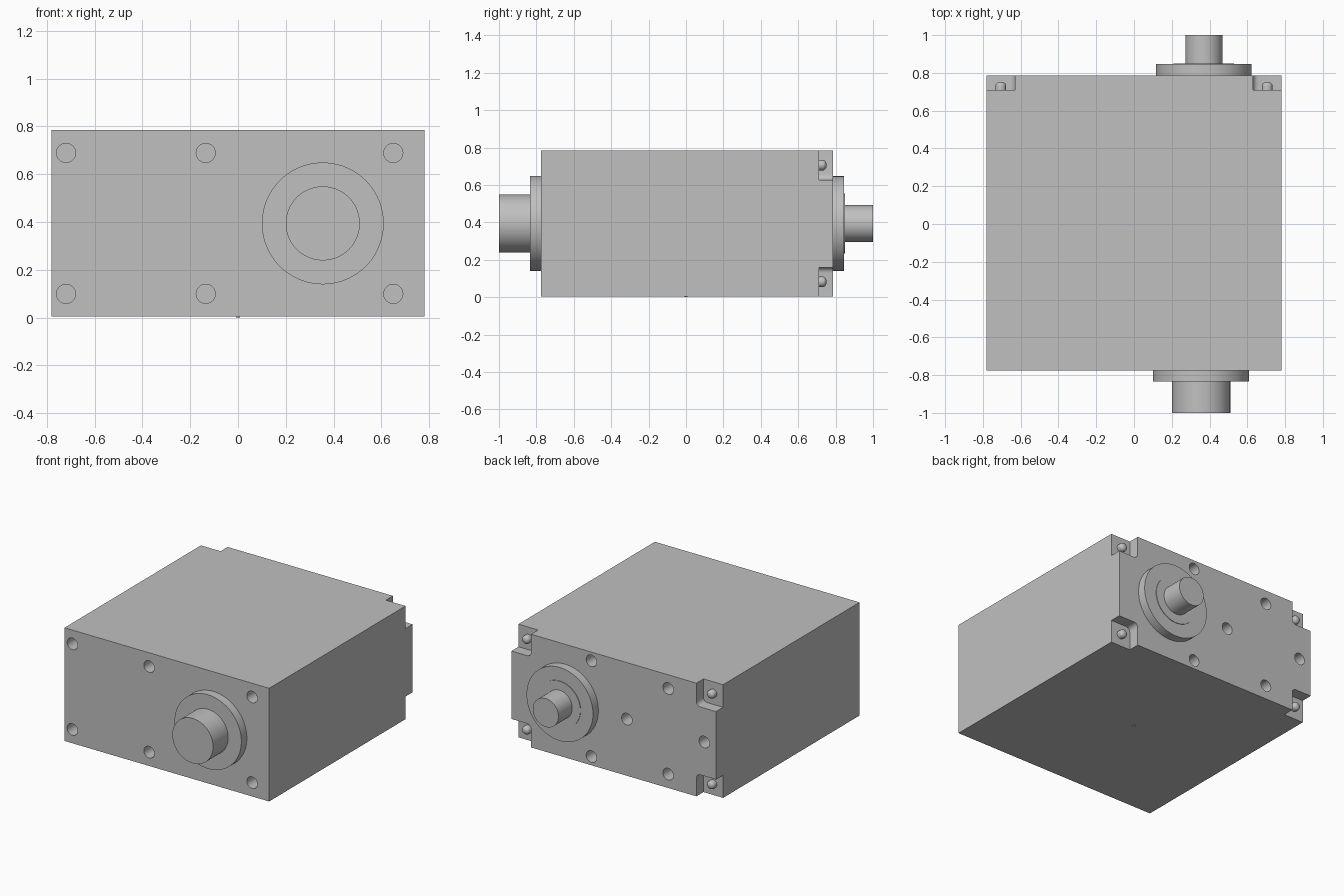
import bpy, bmesh, math
from mathutils import Matrix, Vector

if "Cube" in bpy.data.objects:
    bpy.data.objects.remove(bpy.data.objects["Cube"], do_unlink=True)

grey = bpy.data.materials.new("plain grey")
grey.use_nodes = True
colour = (0.53, 0.53, 0.53, 1)
grey.diffuse_color = colour
grey.node_tree.nodes["Principled BSDF"].inputs["Base Color"].default_value = colour

BOTTOM, TOP, MID = 0.004, 0.784, 0.394
HALF, FRONT, BACK = 0.78, -0.775, 0.787
FLOOR = 0.71  # depth plane of the corner pockets


def finish(name, bm):
    """Turn a bmesh into a smooth-by-angle object."""
    bmesh.ops.recalc_face_normals(bm, faces=bm.faces)
    mesh = bpy.data.meshes.new(name)
    bm.to_mesh(mesh)
    bm.free()
    obj = bpy.data.objects.new(name, mesh)
    bpy.context.collection.objects.link(obj)
    mesh.materials.append(grey)
    shade(obj)
    return obj


def shade(obj):
    bpy.ops.object.select_all(action="DESELECT")
    obj.select_set(True)
    bpy.context.view_layer.objects.active = obj
    bpy.ops.object.shade_smooth_by_angle(angle=math.radians(35))


def add_box(bm, low, high, rounding=0):
    """Box between two corners, optionally rounding the edges along y."""
    low, high = Vector(low), Vector(high)
    place = Matrix.Translation((low + high) / 2) @ Matrix.Diagonal((*(high - low), 1))
    verts = bmesh.ops.create_cube(bm, size=1, matrix=place)["verts"]
    if rounding:
        edges = {e for v in verts for e in v.link_edges
                 if abs((e.verts[0].co - e.verts[1].co).normalized().y) > 0.9}
        bmesh.ops.bevel(bm, geom=list(edges), offset=rounding, segments=6,
                        profile=0.5, affect="EDGES")


def add_lathe(bm, x, z, profile, steps=64):
    """Revolve (radius, y) points round an axis along y."""
    verts = [bm.verts.new((x + r, y, z)) for r, y in profile]
    edges = [bm.edges.new(pair) for pair in zip(verts, verts[1:])]
    bmesh.ops.spin(bm, geom=verts + edges, cent=(x, 0, z), axis=(0, 1, 0),
                   angle=math.tau, steps=steps, use_merge=True)
    bmesh.ops.remove_doubles(bm, verts=bm.verts, dist=0.0002)


def add_hole(bm, x, z, face, depth):
    """Round blind hole, overshooting the face it enters."""
    end = face + depth
    mouth = face - math.copysign(0.05, depth)
    add_lathe(bm, x, z, [(0, mouth), (0.04, mouth), (0.04, end), (0, end)], 32)


# Gearbox housing
bm = bmesh.new()
add_box(bm, (-HALF, FRONT, BOTTOM), (HALF, BACK, TOP))
housing = finish("housing", bm)

# Cutter: mounting holes and four corner pockets
bm = bmesh.new()
for dz in (-0.295, 0.295):
    for x in (-0.72, -0.135, 0.65):
        add_hole(bm, x, MID + dz, FRONT, 0.16)
    add_hole(bm, -0.415, MID + dz, BACK, -0.16)
for dz in (-0.33, 0.33):
    add_hole(bm, 0.17, MID + dz, BACK, -0.16)
for x in (-0.69, -0.10):
    add_hole(bm, x, MID, BACK, -0.16)
for x0, x1 in ((-1, -0.63), (0.63, 1)):
    for z0, z1 in ((-0.2, 0.16), (0.628, 1)):
        add_box(bm, (x0, FLOOR, z0), (x1, 0.9, z1), 0.03)
cutter = finish("housing_cutter", bm)
cutter.hide_render = True

cut = housing.modifiers.new("holes and pockets", "BOOLEAN")
cut.operation = "DIFFERENCE"
cut.solver = "EXACT"
cut.object = cutter
bpy.context.view_layer.objects.active = housing
bpy.ops.object.modifier_apply(modifier=cut.name)
bpy.data.objects.remove(cutter, do_unlink=True)
shade(housing)

# Output shaft with its flange on the front
bm = bmesh.new()
add_lathe(bm, 0.355, MID, [(0, FRONT + 0.01), (0.255, FRONT + 0.01), (0.255, -0.835),
                           (0.155, -0.835), (0.155, -1), (0, -1)], 96)
finish("front_flange_and_shaft", bm)

# Input shaft with its flange and thin collar on the back
bm = bmesh.new()
add_lathe(bm, 0.37, MID, [(0, BACK - 0.01), (0.253, BACK - 0.01), (0.253, 0.846),
                          (0.16, 0.846), (0.16, 0.85), (0.098, 0.85), (0.098, 1), (0, 1)], 96)
finish("back_flange_and_shaft", bm)

# Round-headed screws in the corner pockets
head = [(0.028 * math.cos(a), FLOOR + 0.022 + 0.02 * math.sin(a))
        for a in (math.radians(15 * i) for i in range(6))]
for side, x in (("right", -0.705), ("left", 0.705)):
    for level, dz in (("lower", -0.312), ("upper", 0.312)):
        bm = bmesh.new()
        add_lathe(bm, x, MID + dz, [(0, FLOOR - 0.01), (0.028, FLOOR - 0.01)]
                  + head + [(0, FLOOR + 0.042)], 32)
        finish(f"{level}_{side}_screw", bm)

# Tiny locating pip under the housing
bm = bmesh.new()
add_box(bm, (-0.008, -0.008, 0), (0.008, 0.008, BOTTOM + 0.01))
finish("base_pip", bm)
